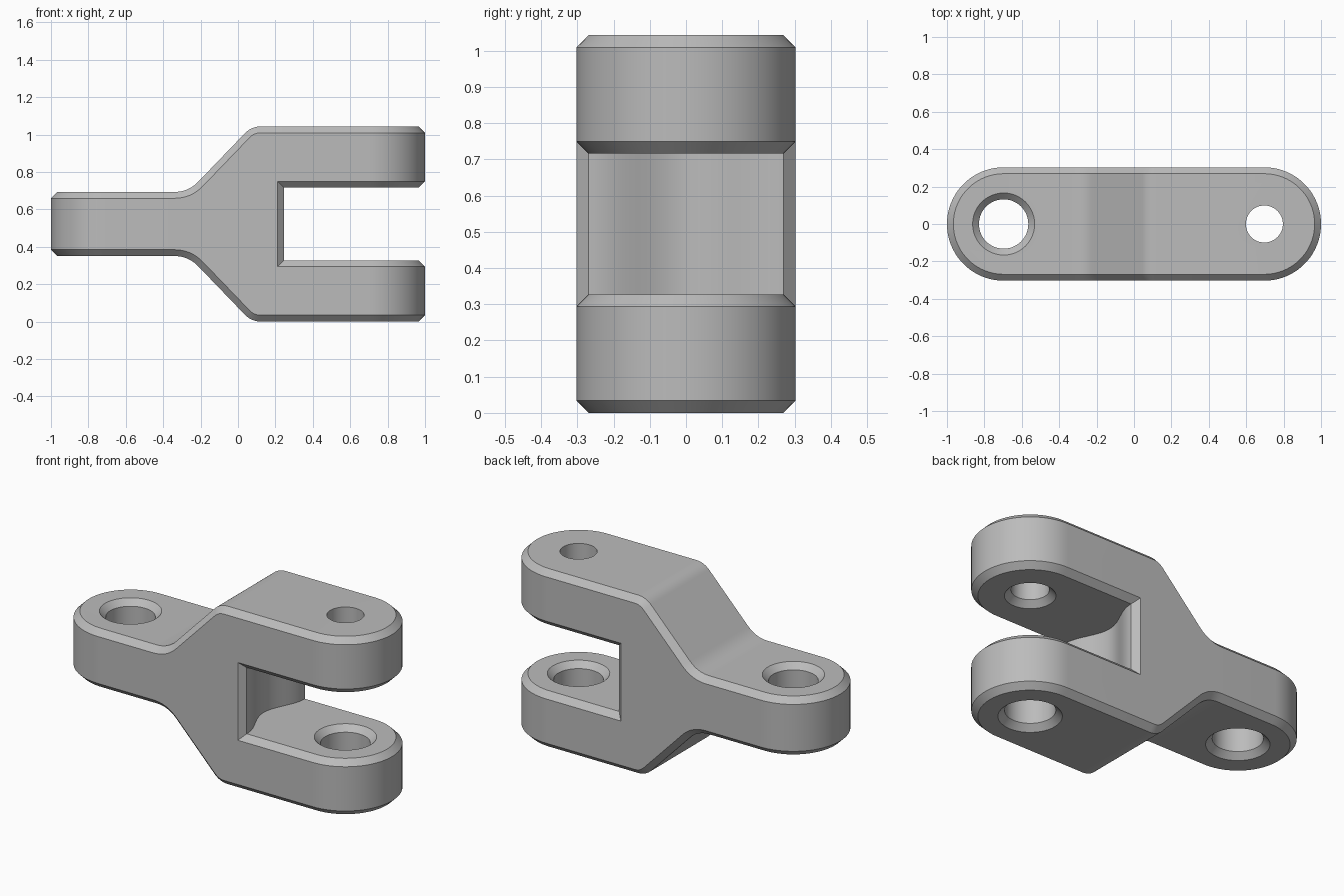
import bpy, bmesh, math
from mathutils import Vector

cube = bpy.data.objects.get("Cube")
if cube:
    bpy.data.objects.remove(cube, do_unlink=True)

R = 0.303            # half width of the link
END = 1 - R          # pin centre distance
MID = 0.5215         # height of the symmetry plane
TOP, LUG = 0.5215, 0.1715     # half heights of fork and single lug
SLOT, WALL = 0.194, 0.245     # half height of slot, x of its back wall
CHAMFER = 0.034

steel = bpy.data.materials.new("plain grey")
steel.use_nodes = True
steel.diffuse_color = (0.5, 0.5, 0.5, 1)
steel.node_tree.nodes["Principled BSDF"].inputs["Base Color"].default_value = (0.5, 0.5, 0.5, 1)


def prism(name, points, direction):
    """Extrude a closed polygon of 3D points along a direction."""
    bm = bmesh.new()
    face = bm.faces.new([bm.verts.new(p) for p in points])
    new = bmesh.ops.extrude_face_region(bm, geom=[face])["geom"]
    bmesh.ops.translate(bm, vec=direction, verts=[g for g in new if isinstance(g, bmesh.types.BMVert)])
    bmesh.ops.recalc_face_normals(bm, faces=bm.faces)
    mesh = bpy.data.meshes.new(name)
    bm.to_mesh(mesh)
    bm.free()
    obj = bpy.data.objects.new(name, mesh)
    bpy.context.collection.objects.link(obj)
    return obj


def lathe(name, x, profile, sides=48):
    """Closed solid turned around a vertical axis at x, from (radius, z) pairs."""
    bm = bmesh.new()
    rings = [[bm.verts.new((x + r * math.cos(i * math.tau / sides), r * math.sin(i * math.tau / sides), z))
              for i in range(sides)] for r, z in profile]
    for a, b in zip(rings, rings[1:]):
        for i in range(sides):
            j = (i + 1) % sides
            bm.faces.new((a[i], a[j], b[j], b[i]))
    bm.faces.new(rings[0])
    bm.faces.new(rings[-1])
    bmesh.ops.recalc_face_normals(bm, faces=bm.faces)
    mesh = bpy.data.meshes.new(name)
    bm.to_mesh(mesh)
    bm.free()
    obj = bpy.data.objects.new(name, mesh)
    bpy.context.collection.objects.link(obj)
    return obj


def combine(obj, cutter, operation):
    """Bake one boolean into obj and discard the cutter."""
    mod = obj.modifiers.new("cut", "BOOLEAN")
    mod.object, mod.operation, mod.solver = cutter, operation, "EXACT"
    deps = bpy.context.evaluated_depsgraph_get()
    mesh = bpy.data.meshes.new_from_object(obj.evaluated_get(deps))
    obj.modifiers.remove(mod)
    obj.data = mesh
    bpy.data.objects.remove(cutter, do_unlink=True)


def fillet(a, corner, b, length, steps=8):
    """Quadratic rounding of a profile corner."""
    c = Vector(corner)
    p = c + (Vector(a) - c).normalized() * length
    q = c + (Vector(b) - c).normalized() * length
    return [p.lerp(c, t / steps).lerp(c.lerp(q, t / steps), t / steps) for t in range(steps + 1)]


# Side profile: narrow lug flaring into a tall fork block
lug_end, low, high, fork_end = (-1.2, LUG), (-0.265, LUG), (0.072, TOP), (1.2, TOP)
upper = [Vector(lug_end)] + fillet(lug_end, low, high, 0.075) + fillet(low, high, fork_end, 0.05) + [Vector(fork_end)]
outline = [(p.x, p.y) for p in upper] + [(p.x, -p.y) for p in reversed(upper)]
body = prism("clevis_link", [(x, -0.5, MID + z) for x, z in outline], (0, 1, 0))

# Rounded plan outline
N = 40
arc = [(END + R * math.sin(math.pi * i / N), -R * math.cos(math.pi * i / N)) for i in range(N + 1)]
plan = arc + [(-x, -y) for x, y in arc]
combine(body, prism("plan_cutter", [(x, y, -1) for x, y in plan], (0, 0, 3)), "INTERSECT")

# Fork slot with a hollowed back wall
HOLLOW, DEPTH, S = 0.265, 0.08, 28
wall = [(WALL, -0.6)]
for i in range(S + 1):
    t = 2 * i / S - 1
    wall.append((WALL - DEPTH * math.cos(t * math.pi / 2) ** 2, t * HOLLOW))
wall += [(WALL, 0.6), (1.5, 0.6), (1.5, -0.6)]
combine(body, prism("slot_cutter", [(x, y, MID - SLOT) for x, y in wall], (0, 0, 2 * SLOT)), "DIFFERENCE")

# Chamfer every edge where the outer shell meets another surface
bm = bmesh.new()
bm.from_mesh(body.data)
bmesh.ops.remove_doubles(bm, verts=bm.verts, dist=1e-5)
bm.normal_update()


def radial(p):
    return Vector((p.x - max(-END, min(END, p.x)), p.y, 0))


def is_shell(face):
    if any(abs(radial(v.co).length - R) > 1e-3 for v in face.verts):
        return False
    if abs(face.normal.y) > 0.999:
        return True
    out = radial(face.calc_center_median())
    return out.length > 0.1 and face.normal.dot(out.normalized()) > 0.9


shell = {f for f in bm.faces if is_shell(f)}
rim = [e for e in bm.edges if sum(f in shell for f in e.link_faces) == 1]
bmesh.ops.bevel(bm, geom=rim, offset=CHAMFER, offset_type="OFFSET", segments=1,
                affect="EDGES", clamp_overlap=False, loop_slide=True)
bmesh.ops.recalc_face_normals(bm, faces=bm.faces)
bm.to_mesh(body.data)
bm.free()


def pin_hole(x, r, bottom, top, sink_bottom=True, sink_top=True):
    """Through hole with optional 45 degree countersinks."""
    c, over = 0.034, 0.02
    profile = [(r + c + over, bottom - over), (r, bottom + c)] if sink_bottom else [(r, bottom - over)]
    profile += [(r, top - c), (r + c + over, top + over)] if sink_top else [(r, top + over)]
    combine(body, lathe("hole_cutter", x, profile), "DIFFERENCE")


# Lug hole, lower fork hole, and smaller upper fork hole
pin_hole(-END, 0.132, MID - LUG, MID + LUG)
pin_hole(END, 0.132, MID - TOP, MID - SLOT)
pin_hole(END, 0.099, MID + SLOT, MID + TOP, sink_top=False)

body.data.materials.clear()
body.data.materials.append(steel)
bpy.ops.object.select_all(action="DESELECT")
body.select_set(True)
bpy.context.view_layer.objects.active = body
bpy.ops.object.shade_smooth_by_angle(angle=math.radians(30))
